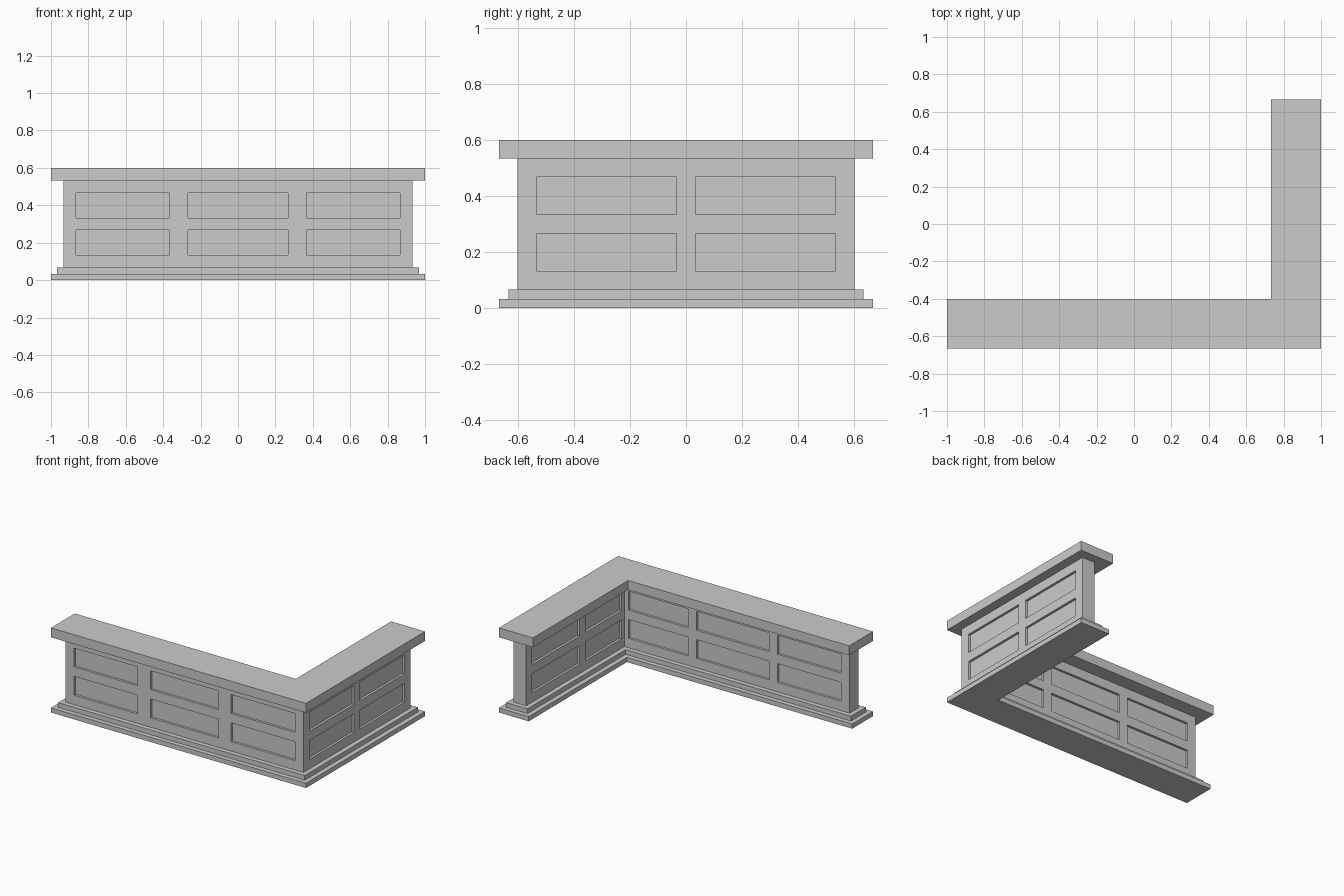
import bpy, bmesh

if "Cube" in bpy.data.objects:
    bpy.data.objects.remove(bpy.data.objects["Cube"])

X, Y, W = 1.0, 2 / 3, 4 / 15      # half length, half depth, counter width
INSET = 1 / 15                    # outer body set-back from the counter top
INNER = 1 / 10                    # inner body set-back from the counter top
DEPTH = 1 / 60                    # panel recess


def l_slab(name, inset, inner, z0, z1):
    """L-shaped slab, outline pulled in by inset outside and inner on the inside."""
    x, y, i = X - inset, Y - inset, W - inner
    outline = [(-x, -y), (x, -y), (x, y), (X - i, y), (X - i, -Y + i), (-x, -Y + i)]
    bm = bmesh.new()
    face = bm.faces.new([bm.verts.new((px, py, z0)) for px, py in outline])
    # keep the bottom face by extruding a copy
    ext = bmesh.ops.extrude_face_region(bm, geom=[face], use_keep_orig=True)["geom"]
    for v in ext:
        if isinstance(v, bmesh.types.BMVert):
            v.co.z = z1
    bmesh.ops.recalc_face_normals(bm, faces=bm.faces)
    mesh = bpy.data.meshes.new(name)
    bm.to_mesh(mesh)
    bm.free()
    obj = bpy.data.objects.new(name, mesh)
    bpy.context.collection.objects.link(obj)
    return obj


# Stepped plinth, body and counter top
l_slab("base_plinth", 0, 1 / 30, 0, 1 / 30)
l_slab("base_step", 1 / 30, 1 / 15, 1 / 30, 1 / 15)
body = l_slab("panelled_body", INSET, INNER, 1 / 15, 8 / 15)
l_slab("counter_top", 0, 0, 8 / 15, 0.6)

# Panel spans on each wall: (axis the wall runs along, wall plane, spans)
walls = [
    ("x", -Y + INSET, [(-.867, -.367), (-.267, .267), (.367, .867)]),
    ("x", -Y + W - INNER, [(-.867, -.367), (-.3, .267), (.333, .8)]),
    ("y", X - INSET, [(-.533, -.033), (.033, .533)]),
    ("y", X - W + INNER, [(-.467, -.067), (0, .533)]),
]

# One cutter mesh holding a box for every recess
bm = bmesh.new()
for axis, plane, spans in walls:
    for a, b in spans:
        for z in (0.2, 0.4):
            box = bmesh.ops.create_cube(bm, size=1)["verts"]
            thick, mid = 2 * DEPTH, (a + b) / 2
            size = (b - a, thick, 2 / 15) if axis == "x" else (thick, b - a, 2 / 15)
            pos = (mid, plane, z) if axis == "x" else (plane, mid, z)
            bmesh.ops.scale(bm, vec=size, verts=box)
            bmesh.ops.translate(bm, vec=pos, verts=box)
mesh = bpy.data.meshes.new("panel_cutter")
bm.to_mesh(mesh)
bm.free()
cutter = bpy.data.objects.new("panel_cutter", mesh)
cutter.hide_render = True
bpy.context.collection.objects.link(cutter)

# Carve the recesses
mod = body.modifiers.new("recessed_panels", "BOOLEAN")
mod.operation = "DIFFERENCE"
mod.solver = "EXACT"
mod.object = cutter
bpy.context.view_layer.objects.active = body
bpy.ops.object.modifier_apply(modifier=mod.name)
bpy.data.objects.remove(cutter)
